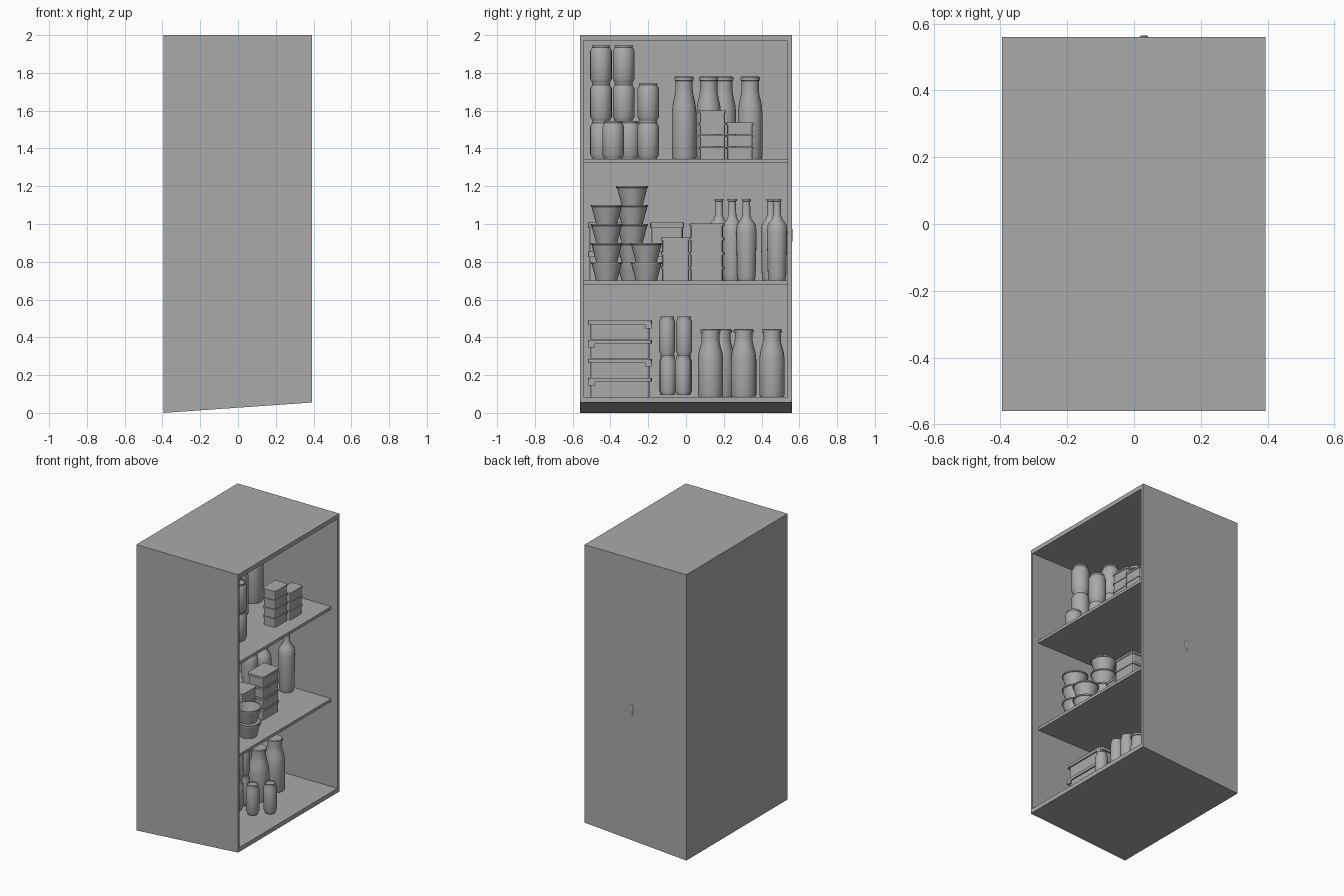
import bpy, bmesh
from mathutils import Matrix, Vector

cube = bpy.data.objects.get("Cube")
if cube:
    bpy.data.objects.remove(cube, do_unlink=True)

grey = bpy.data.materials.new("plain_grey")
grey.use_nodes = True
grey.diffuse_color = (0.4, 0.4, 0.4, 1)
grey.node_tree.nodes["Principled BSDF"].inputs["Base Color"].default_value = (0.4, 0.4, 0.4, 1)


def finish(name, bm, smooth=False):
    bmesh.ops.recalc_face_normals(bm, faces=bm.faces)
    mesh = bpy.data.meshes.new(name)
    bm.to_mesh(mesh)
    bm.free()
    mesh.materials.append(grey)
    obj = bpy.data.objects.new(name, mesh)
    bpy.context.collection.objects.link(obj)
    if smooth:
        bpy.ops.object.select_all(action="DESELECT")
        obj.select_set(True)
        bpy.context.view_layer.objects.active = obj
        bpy.ops.object.shade_smooth_by_angle(angle=0.7)
    return obj


def add_box(bm, x, y, z, sx, sy, sz, corner=0):
    """Box standing on z, with optional bevelled upright corners."""
    m = Matrix.Translation((x, y, z + sz / 2)) @ Matrix.Diagonal((sx, sy, sz, 1))
    verts = bmesh.ops.create_cube(bm, size=1, matrix=m)["verts"]
    if corner:
        edges = {e for v in verts for e in v.link_edges
                 if abs(e.verts[0].co.z - e.verts[1].co.z) > sz / 2}
        bmesh.ops.bevel(bm, geom=list(edges), offset=corner, segments=2,
                        profile=0.5, affect="EDGES")


def lathe(name, profile, x, y, z, sides=24):
    """Turn a (radius, height) profile around the vertical."""
    bm = bmesh.new()
    pts = [bm.verts.new((r, 0, h)) for r, h in profile]
    edges = [bm.edges.new(p) for p in zip(pts, pts[1:])]
    bmesh.ops.spin(bm, geom=pts + edges, cent=(0, 0, 0), axis=(0, 0, 1),
                   angle=6.283185307, steps=sides)
    bmesh.ops.remove_doubles(bm, verts=bm.verts, dist=0.0003)
    bmesh.ops.translate(bm, verts=bm.verts, vec=(x, y, z))
    return finish(name, bm, True)


# Cabinet shell: sloping underside, open on the +x side
bm = bmesh.new()
bmesh.ops.create_cube(bm, size=1)
for v in bm.verts:
    right = v.co.x > 0
    v.co = Vector((0.393 if right else -0.395, 0.56 if v.co.y > 0 else -0.56,
                   2 if v.co.z > 0 else (0.055 if right else 0)))
bm.normal_update()
opening = max(bm.faces, key=lambda f: f.normal.x)
bmesh.ops.inset_individual(bm, faces=[opening], thickness=0.02)
for v in opening.verts:
    v.co.y = 0.538 if v.co.y > 0 else -0.542
    v.co.z = 1.97 if v.co.z > 1 else 0.085
inner = bmesh.ops.extrude_face_region(bm, geom=[opening])["geom"]
bmesh.ops.translate(bm, verts=[g for g in inner if isinstance(g, bmesh.types.BMVert)],
                    vec=(-0.763, 0, 0))
if opening.is_valid:
    bmesh.ops.delete(bm, geom=[opening], context="FACES_ONLY")
finish("cabinet_shell", bm)

# Shelves
LOW, MID, TOP = 0.085, 0.70, 1.345
for name, z in (("middle_shelf", MID), ("upper_shelf", TOP)):
    bm = bmesh.new()
    add_box(bm, -0.0125, -0.002, z - 0.02, 0.715, 1.08, 0.02)
    finish(name, bm)

# Small knob on the back panel
bm = bmesh.new()
bmesh.ops.create_uvsphere(bm, u_segments=12, v_segments=8, radius=1,
                          matrix=Matrix.Translation((0.03, 0.56, 0.94))
                          @ Matrix.Diagonal((0.013, 0.005, 0.04, 1)))
finish("back_knob", bm, True)


# Cans, stacked in columns
def cans(x, y, z, count, r, h):
    shape = [(0, 0), (0.8, 0), (0.84, 0.03), (1, 0.11), (1, 0.86),
             (0.82, 0.95), (0.85, 0.97), (0.85, 1), (0.75, 1), (0.75, 0.975), (0, 0.975)]
    for i in range(count):
        lathe("can", [(a * r, b * h) for a, b in shape], x, y, z + i * h)


for x, y, n in ((0.07, -0.45, 3), (-0.08, -0.33, 3), (0.14, -0.2, 2),
                (0.18, -0.385, 1), (0.06, -0.3, 1)):
    cans(x, y, TOP, n, 0.057, 0.2)
for x, y, n in ((0.06, -0.1, 2), (0.05, -0.01, 2), (0.18, -0.095, 1), (0.26, -0.015, 1)):
    cans(x, y, LOW + 0.01, n, 0.042, 0.208)


# Wide-necked bottles
def milk_bottle(x, y, z, r, h):
    shape = [(0, 0), (0.94, 0), (1, 0.03), (1, 0.56), (0.93, 0.66), (0.74, 0.79),
             (0.7, 0.84), (0.7, 0.95), (0.78, 0.955), (0.78, 0.99), (0.72, 1), (0, 1)]
    lathe("wide_neck_bottle", [(a * r, b * h) for a, b in shape], x, y, z)


for x, y in ((-0.03, -0.01), (-0.08, 0.12), (-0.22, 0.2), (-0.12, 0.34)):
    milk_bottle(x, y, TOP, 0.065, 0.435)
for x, y in ((0.07, 0.13), (-0.08, 0.19), (0.07, 0.305), (-0.08, 0.455)):
    milk_bottle(x, y, LOW, 0.067, 0.358)

# Slender bottles
slender = [(0, 0), (0.044, 0), (0.05, 0.02), (0.056, 0.26), (0.05, 0.3), (0.03, 0.325),
           (0.022, 0.345), (0.02, 0.42), (0.025, 0.422), (0.025, 0.432), (0, 0.432)]
for x, y in ((-0.2, 0.175), (-0.08, 0.245), (-0.03, 0.32), (-0.15, 0.45), (0.04, 0.5)):
    lathe("slender_bottle", [(r * 0.97, h) for r, h in slender], x, min(y, 0.482), MID)

# Stacked open bowls
bowl = [(0, 0), (0.056, 0), (0.08, 0.09), (0.085, 0.092), (0.085, 0.1),
        (0.077, 0.1), (0.053, 0.012), (0, 0.012)]
for x, y, first, last in ((0.14, -0.42, 0, 4), (0.015, -0.285, 0, 5), (0.226, -0.21, 0, 2)):
    for i in range(first, last):
        lathe("bowl", bowl, x, y, MID + i * 0.1)


# Lidded food boxes
def boxes(name, x, y, z, sx, sy, layer, count):
    for i in range(count):
        bm = bmesh.new()
        base = z + i * layer
        add_box(bm, x, y, base, sx * 0.92, sy * 0.92, layer * 0.8, 0.012)
        add_box(bm, x, y, base + layer * 0.8, sx, sy, layer * 0.19, 0.014)
        finish(name, bm)


boxes("food_box", 0.19, 0.14, TOP, 0.10, 0.145, 0.064, 4)
boxes("food_box", 0.21, 0.285, TOP, 0.09, 0.145, 0.064, 3)
boxes("lunch_box", 0.12, 0.11, MID, 0.125, 0.185, 0.076, 4)
boxes("lunch_box", 0.07, -0.055, MID, 0.12, 0.155, 0.076, 3)
boxes("storage_box", -0.22, -0.42, MID, 0.2, 0.2, 0.155, 2)
boxes("storage_box", -0.2, -0.1, MID, 0.2, 0.18, 0.155, 2)

# Large trays with a side clip on alternating ends
boxes("large_tray", 0.01, -0.35, LOW, 0.23, 0.34, 0.101, 4)
for i in range(4):
    bm = bmesh.new()
    end = -0.2 if i % 2 else -0.5
    add_box(bm, 0.12, end, LOW + i * 0.101 + 0.06, 0.016, 0.035, 0.03)
    finish("tray_clip", bm)
